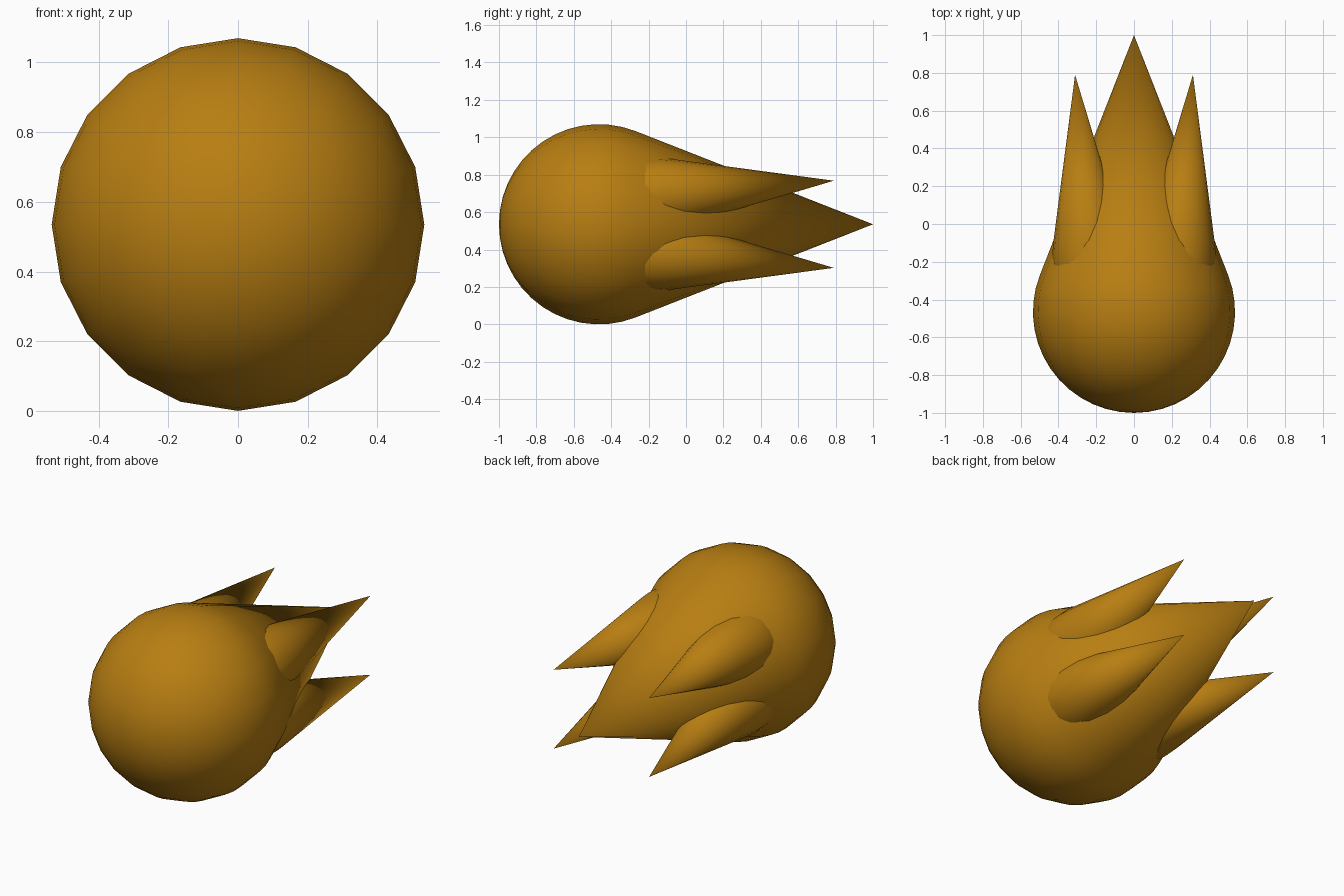
import bpy
import bmesh
import math
from mathutils import Matrix, Vector

cube = bpy.data.objects.get("Cube")
if cube:
    bpy.data.objects.remove(cube, do_unlink=True)

SIDES = 20
RADIUS = 0.535
CENTRE = Vector((0, -0.465, RADIUS))
TAIL = 1.465          # ball centre to tail tip

amber = bpy.data.materials.new("amber")
amber.use_nodes = True
amber.diffuse_color = (0.48, 0.21, 0.006, 1)
amber.node_tree.nodes["Principled BSDF"].inputs["Base Color"].default_value = amber.diffuse_color


def teardrop(name, centre, tip, radius):
    """Ball with a tangent cone tail, running from centre to tip."""
    length = (tip - centre).length
    # Profile in unit form: arc of the ball up to the tangent point, then the tip
    tangent = math.pi / 2 + math.asin(RADIUS / TAIL)
    steps = 14
    bm = bmesh.new()
    rings = []
    for i in range(1, steps + 1):
        a = tangent * i / steps
        r, h = radius * math.sin(a), -math.cos(a) * RADIUS / TAIL * length
        rings.append([bm.verts.new((r * math.cos(t), r * math.sin(t), h))
                      for t in (math.tau * k / SIDES for k in range(SIDES))])
    front = bm.verts.new((0, 0, -RADIUS / TAIL * length))
    back = bm.verts.new((0, 0, length))
    for k in range(SIDES):
        n = (k + 1) % SIDES
        bm.faces.new((front, rings[0][n], rings[0][k]))
        bm.faces.new((back, rings[-1][k], rings[-1][n]))
        for low, high in zip(rings, rings[1:]):
            bm.faces.new((low[k], low[n], high[n], high[k]))
    bmesh.ops.recalc_face_normals(bm, faces=bm.faces)

    # Turn the long axis to the wanted direction, keeping a corner on top
    axis = (tip - centre).normalized()
    side = axis.cross(Vector((0, 0, 1))).normalized()
    turn = Matrix((side, axis.cross(side), axis)).transposed().to_4x4()
    bm.transform(Matrix.Translation(centre) @ turn)

    mesh = bpy.data.meshes.new(name)
    bm.to_mesh(mesh)
    bm.free()
    mesh.materials.append(amber)
    mesh.shade_smooth()
    obj = bpy.data.objects.new(name, mesh)
    bpy.context.collection.objects.link(obj)


# Main ball with its tail
teardrop("fireball", CENTRE, CENTRE + Vector((0, TAIL, 0)), RADIUS)

# Four side flames, splayed outwards
for sx, x_name in ((1, "left"), (-1, "right")):
    for sz, z_name in ((1, "upper"), (-1, "lower")):
        teardrop(f"{z_name}_{x_name}_flame",
                 Vector((sx * 0.23, -0.21, RADIUS + sz * 0.155)),
                 Vector((sx * 0.312, 0.79, RADIUS + sz * 0.233)), 0.2)
